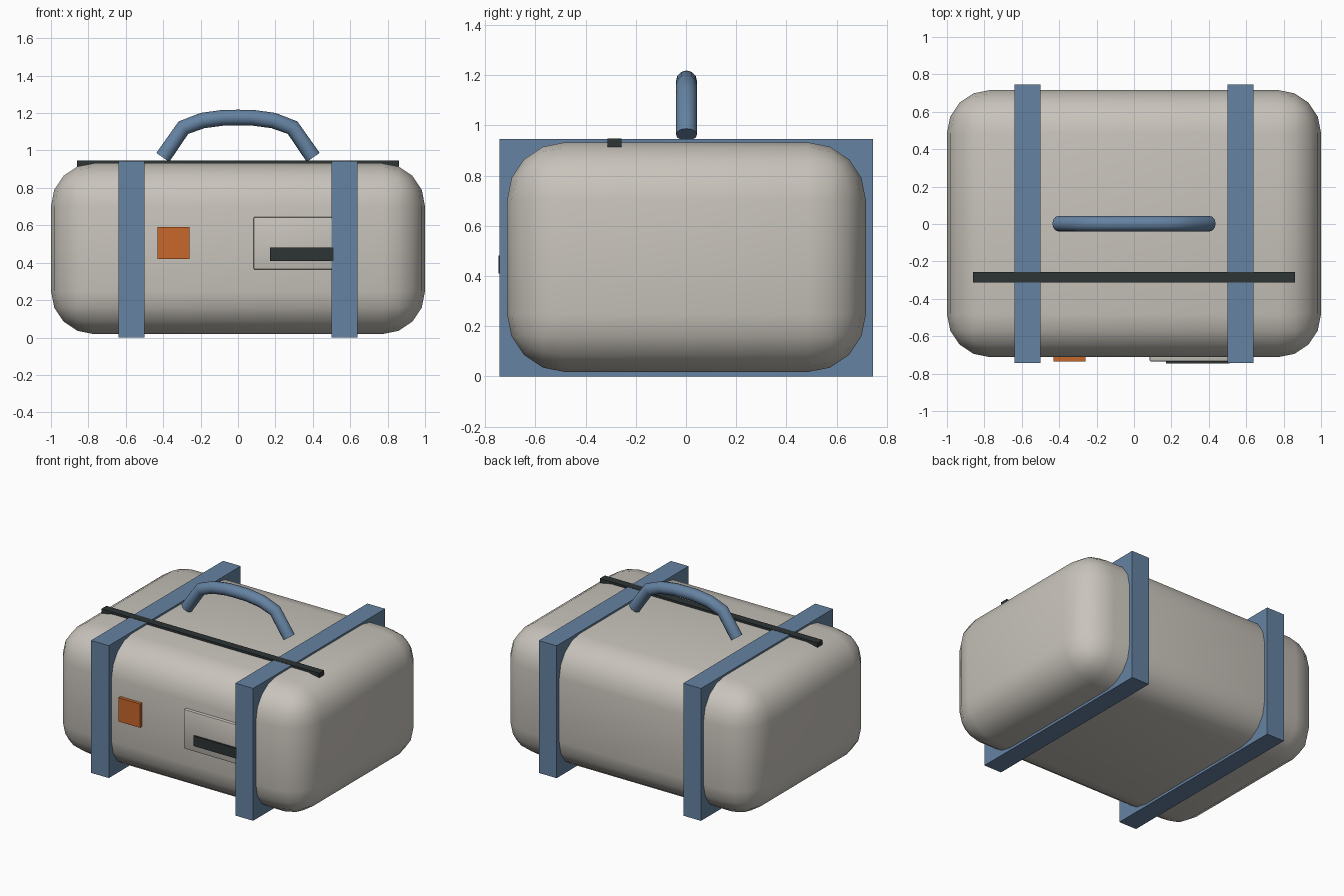
import bpy
import bmesh
import math
from mathutils import Vector

old = bpy.data.objects.get("Cube")
if old:
    bpy.data.objects.remove(old, do_unlink=True)


def material(name, rgb):
    mat = bpy.data.materials.new(name)
    mat.use_nodes = True
    colour = (*rgb, 1.0)
    mat.diffuse_color = colour
    mat.node_tree.nodes["Principled BSDF"].inputs["Base Color"].default_value = colour
    return mat


canvas = material("warm grey canvas", (0.58, 0.55, 0.50))
blue = material("blue webbing", (0.13, 0.225, 0.36))
orange = material("orange label", (0.58, 0.135, 0.024))
dark = material("dark trim", (0.026, 0.034, 0.034))


def smooth(obj, angle):
    bpy.ops.object.select_all(action="DESELECT")
    obj.select_set(True)
    bpy.context.view_layer.objects.active = obj
    bpy.ops.object.shade_smooth_by_angle(angle=math.radians(angle))


def box(name, low, high, mat, bevel=0.0, segments=1):
    """Box between two corners, with optionally rounded edges."""
    low, high = Vector(low), Vector(high)
    bm = bmesh.new()
    bmesh.ops.create_cube(bm, size=1.0)
    bmesh.ops.scale(bm, vec=high - low, verts=bm.verts)
    if bevel:
        bmesh.ops.bevel(bm, geom=bm.edges[:], offset=bevel, segments=segments,
                        profile=0.5, affect="EDGES", clamp_overlap=True)
    mesh = bpy.data.meshes.new(name)
    bm.to_mesh(mesh)
    bm.free()
    mesh.materials.append(mat)
    obj = bpy.data.objects.new(name, mesh)
    obj.location = (low + high) / 2
    bpy.context.collection.objects.link(obj)
    if segments > 1:
        smooth(obj, 35)
    return obj


# Soft rounded bag
box("bag_body", (-1, -0.712, 0.018), (1, 0.716, 0.932), canvas, 0.23, 4)

# Straps around the bag
for side, x in (("left", 0.57), ("right", -0.57)):
    box(side + "_strap", (x - 0.07, -0.743, 0), (x + 0.07, 0.745, 0.945), blue)

# Zip along the top
box("zip", (-0.86, -0.312, 0.914), (0.86, -0.256, 0.947), dark)

# Front pocket, its zip and the label
box("front_pocket", (0.083, -0.735, 0.363), (0.597, -0.66, 0.645), canvas, 0.008, 2)
box("pocket_zip", (0.17, -0.747, 0.41), (0.51, -0.70, 0.482), dark)
box("label", (-0.43, -0.735, 0.42), (-0.26, -0.70, 0.59), orange)

# Arched handle: half a path, mirrored
half = [(0.402, 0.963), (0.292, 1.122), (0.19, 1.16), (0.08, 1.175)]
path = [(-x, z) for x, z in half] + [(0, 1.176)] + half[::-1]
curve = bpy.data.curves.new("handle", "CURVE")
curve.dimensions = "3D"
curve.bevel_depth = 0.042
curve.bevel_resolution = 4
curve.use_fill_caps = True
spline = curve.splines.new("POLY")
spline.points.add(len(path) - 1)
for point, (x, z) in zip(spline.points, path):
    point.co = (x, 0.002, z, 1)
curve.materials.append(blue)
handle = bpy.data.objects.new("handle", curve)
bpy.context.collection.objects.link(handle)
bpy.ops.object.select_all(action="DESELECT")
handle.select_set(True)
bpy.context.view_layer.objects.active = handle
bpy.ops.object.convert(target="MESH")
smooth(bpy.context.view_layer.objects.active, 50)
